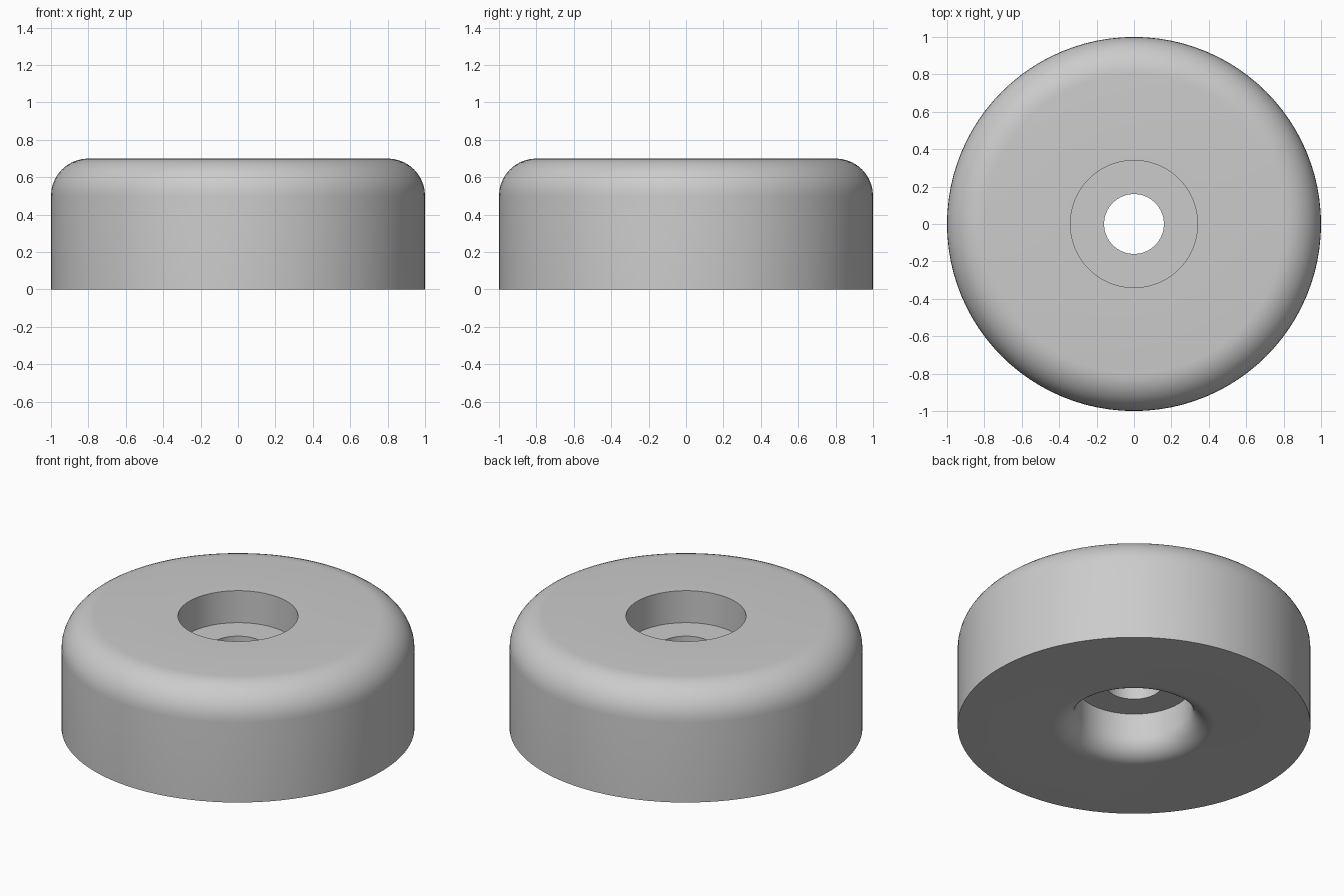
import bpy
import bmesh
import math
from mathutils import Vector

default_cube = bpy.data.objects.get("Cube")
if default_cube:
    bpy.data.objects.remove(default_cube, do_unlink=True)

SEGMENTS = 96
HEIGHT = 0.7
OUTER_ROUND = 0.2    # rounded top shoulder
RECESS_RADIUS = 0.33  # underside recess
RECESS_ROUND = 0.13
RECESS_TOP = 0.265
BORE = 0.16
COUNTERBORE = 0.34
SEAT = 0.5           # floor of the counterbore


def arc(cx, cz, radius, start, end, steps=10):
    """Points of a circular fillet in the radius/height plane."""
    angles = [math.radians(start + (end - start) * i / steps) for i in range(steps + 1)]
    return [(cx + radius * math.cos(a), cz + radius * math.sin(a)) for a in angles]


def lathe(name, profile, material):
    """Revolve a closed radius/height profile around the z axis."""
    bm = bmesh.new()
    verts = [bm.verts.new((r, 0, z)) for r, z in profile]
    edges = [bm.edges.new((v, verts[i - 1])) for i, v in enumerate(verts)]
    bmesh.ops.spin(bm, geom=verts + edges, cent=Vector(), axis=(0, 0, 1),
                   angle=math.tau, steps=SEGMENTS, use_merge=True)
    bmesh.ops.remove_doubles(bm, verts=bm.verts, dist=0.0001)
    bmesh.ops.recalc_face_normals(bm, faces=bm.faces)
    mesh = bpy.data.meshes.new(name)
    bm.to_mesh(mesh)
    bm.free()
    mesh.materials.append(material)
    obj = bpy.data.objects.new(name, mesh)
    bpy.context.collection.objects.link(obj)
    bpy.ops.object.select_all(action='DESELECT')
    obj.select_set(True)
    bpy.context.view_layer.objects.active = obj
    bpy.ops.object.shade_smooth_by_angle(angle=math.radians(30))
    return obj


# Plain grey material
grey = bpy.data.materials.new("light_grey")
grey.use_nodes = True
colour = (0.6, 0.6, 0.6, 1)
grey.diffuse_color = colour
grey.node_tree.nodes["Principled BSDF"].inputs["Base Color"].default_value = colour

# Round foot: side and shoulder, counterbore, bore, then rounded underside recess
profile = [(1, 0)]
profile += arc(1 - OUTER_ROUND, HEIGHT - OUTER_ROUND, OUTER_ROUND, 0, 90)
profile += [(COUNTERBORE, HEIGHT), (COUNTERBORE, SEAT), (BORE, SEAT),
            (BORE, RECESS_TOP), (RECESS_RADIUS, RECESS_TOP)]
profile += arc(RECESS_RADIUS + RECESS_ROUND, RECESS_ROUND, RECESS_ROUND, 180, 270)
lathe("round_foot", profile, grey)
